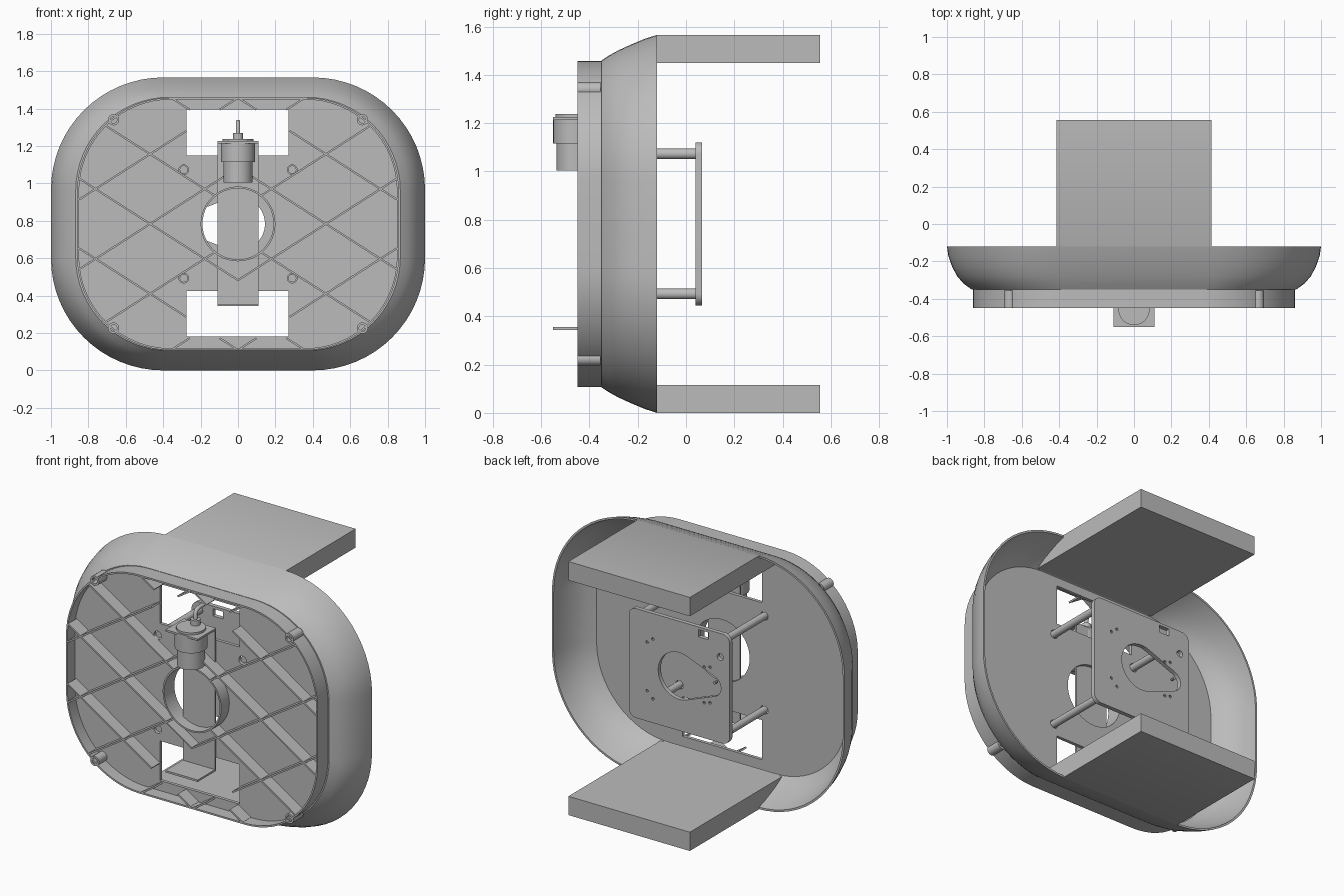
import bpy, bmesh, math
from mathutils import Matrix, Vector

cube = bpy.data.objects.get("Cube")
if cube:
    bpy.data.objects.remove(cube, do_unlink=True)

MID = 0.783  # height of the housing centre
FRONT, FLOOR, RIM = -0.45, -0.35, -0.12

grey = bpy.data.materials.new("plain grey")
grey.use_nodes = True
grey.diffuse_color = (0.5, 0.5, 0.5, 1)
grey.node_tree.nodes["Principled BSDF"].inputs["Base Color"].default_value = (0.5, 0.5, 0.5, 1)


def add_mesh(name, mesh):
    mesh.materials.clear()
    mesh.materials.append(grey)
    mesh.shade_smooth()
    mesh.set_sharp_from_angle(angle=math.radians(30))
    obj = bpy.data.objects.new(name, mesh)
    bpy.context.collection.objects.link(obj)
    return obj


def finish(name, bm):
    bmesh.ops.recalc_face_normals(bm, faces=bm.faces)
    mesh = bpy.data.meshes.new(name)
    bm.to_mesh(mesh)
    bm.free()
    return add_mesh(name, mesh)


def box(name, lo, hi):
    bm = bmesh.new()
    bmesh.ops.create_cube(bm, size=1)
    lo, hi = Vector(lo), Vector(hi)
    for v in bm.verts:
        v.co = (lo + hi) / 2 + Vector(a * b for a, b in zip(v.co, hi - lo))
    return finish(name, bm)


def lathe(name, profile, matrix, steps=40, closed=False):
    """Spin (radius, height) points about the local z axis."""
    bm = bmesh.new()
    rings = [[bm.verts.new((r * math.cos(i * math.tau / steps), r * math.sin(i * math.tau / steps), h))
              for i in range(steps)] for r, h in profile]
    join_rings(bm, rings, closed)
    if not closed:
        bm.faces.new(rings[0])
        bm.faces.new(rings[-1])
    bm.transform(matrix)
    return finish(name, bm)


def join_rings(bm, rings, closed):
    pairs = list(zip(rings, rings[1:]))
    if closed:
        pairs.append((rings[-1], rings[0]))
    for a, b in pairs:
        for i in range(len(a)):
            j = (i + 1) % len(a)
            bm.faces.new((a[i], a[j], b[j], b[i]))


def along_y(x, y, z):
    return Matrix.Translation((x, y, z)) @ Matrix.Rotation(-math.pi / 2, 4, 'X')


def rounded(hx, hz, r, cx=0, cz=MID, steps=16):
    pts = []
    for q, (sx, sz) in enumerate([(1, 1), (-1, 1), (-1, -1), (1, -1)]):
        for i in range(steps + 1):
            a = (q + i / steps) * math.pi / 2
            pts.append((cx + sx * (hx - r) + r * math.cos(a), cz + sz * (hz - r) + r * math.sin(a)))
    return pts


def circle(x, z, r, steps=32):
    return [(x + r * math.cos(i * math.tau / steps), z + r * math.sin(i * math.tau / steps))
            for i in range(steps)]


def rect(x0, x1, z0, z1):
    return [(x0, z0), (x1, z0), (x1, z1), (x0, z1)]


def plate(name, outlines, y0, y1):
    """Flat plate in the xz plane; outlines after the first are holes."""
    curve = bpy.data.curves.new(name, 'CURVE')
    curve.dimensions = '2D'
    curve.fill_mode = 'BOTH'
    curve.extrude = (y1 - y0) / 2
    for pts in outlines:
        s = curve.splines.new('POLY')
        s.points.add(len(pts) - 1)
        for p, (x, z) in zip(s.points, pts):
            p.co = (x, z, 0, 1)
        s.use_cyclic_u = True
    temp = bpy.data.objects.new(name + " outline", curve)
    bpy.context.collection.objects.link(temp)
    graph = bpy.context.evaluated_depsgraph_get()
    mesh = bpy.data.meshes.new_from_object(temp.evaluated_get(graph))
    bpy.data.objects.remove(temp, do_unlink=True)
    mesh.transform(Matrix.Translation((0, (y0 + y1) / 2, 0)) @ Matrix.Rotation(math.pi / 2, 4, 'X'))
    return add_mesh(name, mesh)


# Housing: front skirt flaring into a thin open bowl
flare = [(FLOOR, .868, .677, .5), (-.32, .91, .697, .52), (-.28, .945, .719, .54),
         (-.23, .972, .742, .565), (-.17, .993, .767, .59), (RIM, 1, .783, .6)]
wall = .012
loops = [(FRONT, .85, .665, .49), (FRONT, .86, .675, .5), (FLOOR, .86, .675, .5)] + flare
loops += [(y, hx - wall, hz - wall, r - wall) for y, hx, hz, r in reversed(flare)]
bm = bmesh.new()
rings = [[bm.verts.new((x, y, z)) for x, z in rounded(hx, hz, r)] for y, hx, hz, r in loops]
join_rings(bm, rings, True)
finish("housing_shell", bm)

# Floor with two windows, a hub hole and post holes
posts = [(sx * .29, MID + sz * .29) for sx in (-1, 1) for sz in (-1, 1)]
windows = [rect(-.275, .27, MID + .367, MID + .612), rect(-.275, .27, MID - .603, MID - .358)]
plate("floor_plate", [rounded(.857, .672, .497), circle(0, MID, .19, 48)] + windows
      + [circle(x, z, .026, 24) for x, z in posts], FLOOR - .02, FLOOR)

# Hub ring
lathe("hub_ring", [(.19, 0), (.2, 0), (.2, .1), (.19, .1)], along_y(0, FRONT, MID), 48, True)

# Screw bosses on the skirt corners
for sx in (-1, 1):
    for sz in (-1, 1):
        lathe("screw_boss", [(.018, 0), (.03, 0), (.03, .095), (.018, .095)],
              along_y(sx * .665, FRONT, MID + sz * .557), 24, True)


# Diagonal stiffening ribs, clipped to the skirt, hub and windows
def on_floor(x, z):
    dx, dz = max(abs(x) - .36, 0), max(abs(z) - .175, 0)
    in_window = x < .275 and .36 < abs(z) < .61
    return 0 <= x and math.hypot(dx, dz) < .492 and math.hypot(x, z) > .198 and not in_window


def rib(a, b):
    a, b = Vector((a[0], 0, a[1])), Vector((b[0], 0, b[1]))
    side = Vector((a.z - b.z, 0, b.x - a.x)).normalized() * .005
    bm = bmesh.new()
    ends = [[bm.verts.new(p + s + Vector((0, y, MID)))
             for s, y in ((side, FRONT), (-side, FRONT), (-side, FLOOR - .01), (side, FLOOR - .01))]
            for p in (a, b)]
    join_rings(bm, ends, False)
    bm.faces.new(ends[0])
    bm.faces.new(ends[1])
    finish("floor_rib", bm)


for k in range(-2, 4):
    start = .47 + .583 * k
    run = []
    for i in range(451):
        x = i * .002
        z = .64 * (x - start)
        if on_floor(x, z):
            run.append((x, z))
        elif run:
            if len(run) > 5:
                (xa, za), (xb, zb) = run[0], run[-1]
                for sx in (-1, 1):
                    for sz in (-1, 1):
                        rib((sx * xa, sz * za), (sx * xb, sz * zb))
            run = []

# Rear board on four posts, with a teardrop opening
big, small, tip = .144, .065, -.22
lean = math.acos((big - small) / -tip)
drop = []
for i in range(33):
    a = (math.pi - lean) * (2 * i / 32 - 1)
    drop.append((big * math.cos(a), MID + big * math.sin(a)))
for i in range(17):
    a = math.pi - lean + 2 * lean * i / 16
    drop.append((tip + small * math.cos(a), MID + small * math.sin(a)))
pin_spots = [(.22, .15), (.18, .18), (.22, -.15), (.18, -.19), (-.17, .1), (-.21, .11),
             (-.17, -.12), (-.21, -.11), (-.24, .02)]
pins = [circle(x, MID + z, .009, 10) for x, z in pin_spots]
plate("rear_board", [rounded(.345, .338, .05, steps=8), drop, rect(-.2, -.13, 1.06, 1.105),
                     circle(-.28, .975, .021, 20)] + pins, .04, .066)
for x, z in posts:
    lathe("board_post", [(.022, 0), (.022, .395)], along_y(x, FLOOR - .005, z), 24)

# Top and bottom slabs whose inner ends follow the bowl
for name, sz in (("top_slab", 1), ("bottom_slab", -1)):
    profile = [(.555, .783), (RIM, .783), (-.17, .763), (-.23, .738), (-.28, .715),
               (-.345, .672), (-.345, .667), (.555, .667)]
    bm = bmesh.new()
    ends = [[bm.verts.new((x, y, MID + sz * z)) for y, z in profile] for x in (-.415, .415)]
    join_rings(bm, ends, False)
    bm.faces.new(ends[0])
    bm.faces.new(ends[1])
    finish(name, bm)

# Motor bracket
box("bracket_strip", (-.11, -.382, .343), (.11, -.37, 1.225))
box("bracket_foot", (-.11, -.55, .343), (.11, -.37, .355))
box("bracket_top", (-.11, -.55, 1.213), (.11, -.37, 1.225))

# Motor with offset shaft and hooked rod
lathe("motor_body", [(.078, 1.005), (.078, 1.115), (.092, 1.115), (.092, 1.213), (.083, 1.213), (.083, 1.238)],
      Matrix.Translation((0, -.458, 0)))
lathe("motor_shaft_collar", [(.028, 1.23), (.028, 1.27)], Matrix.Translation((0, -.415, 0)), 20)
hook = bpy.data.curves.new("hooked_rod", 'CURVE')
hook.dimensions = '3D'
hook.bevel_depth = .012
hook.use_fill_caps = True
path = [(-.415, 1.26), (-.415, 1.305), (-.405, 1.322), (-.385, 1.328), (-.34, 1.328)]
spline = hook.splines.new('POLY')
spline.points.add(len(path) - 1)
for p, (y, z) in zip(spline.points, path):
    p.co = (0, y, z, 1)
hook.materials.append(grey)
bpy.context.collection.objects.link(bpy.data.objects.new("hooked_rod", hook))
